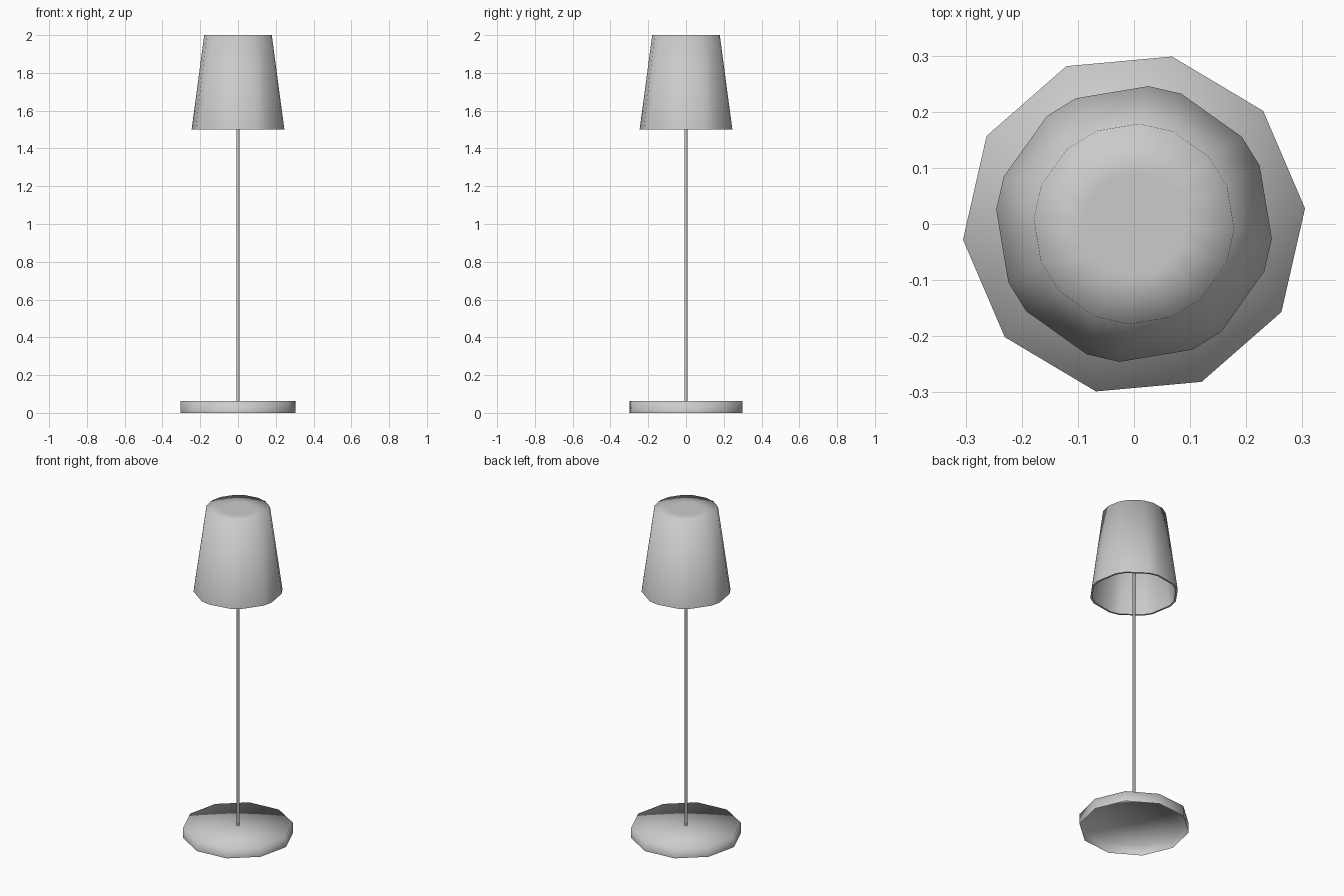
import bpy, bmesh
from math import sin, cos, radians

cube = bpy.data.objects.get("Cube")
if cube:
    bpy.data.objects.remove(cube)

grey = bpy.data.materials.new("soft_grey")
grey.use_nodes = True
tone = (0.6, 0.6, 0.6, 1)
grey.diffuse_color = tone
grey.node_tree.nodes["Principled BSDF"].inputs["Base Color"].default_value = tone


def ring(bm, radius, z, angles):
    return [bm.verts.new((radius * cos(radians(a)), radius * sin(radians(a)), z)) for a in angles]


def bridge(bm, low, high):
    n = len(low)
    for i in range(n):
        j = (i + 1) % n
        bm.faces.new((low[i], low[j], high[j], high[i]))


def finish(bm, name):
    for face in bm.faces:
        face.smooth = True
    mesh = bpy.data.meshes.new(name)
    bm.to_mesh(mesh)
    bm.free()
    mesh.materials.append(grey)
    obj = bpy.data.objects.new(name, mesh)
    bpy.context.collection.objects.link(obj)


def paired_angles(half):
    # Eight softened corners, each made of two close points
    return [32 + 45 * k + s * half for k in range(8) for s in (-1, 1)]


# Base: ten-sided shallow dish, open underneath, top fanned from its centre
bm = bmesh.new()
angles = [5.2 + 36 * k for k in range(10)]
foot = ring(bm, 0.306, 0, angles)
top = ring(bm, 0.306, 0.063, angles)
bridge(bm, foot, top)
hub = bm.verts.new((0, 0, 0.063))
for i in range(10):
    bm.faces.new((top[i], top[(i + 1) % 10], hub))
finish(bm, "base")

# Stem: thin rod up to the underside of the shade top
bm = bmesh.new()
angles = [45 * k for k in range(8)]
bridge(bm, ring(bm, 0.008, 0.063, angles), ring(bm, 0.008, 1.985, angles))
finish(bm, "stem")

# Shade: tapered thin-walled cover with a soft closed top and open bottom
bm = bmesh.new()
wide, narrow = paired_angles(7), paired_angles(10)
inner_cap = ring(bm, 0.09, 1.985, narrow)
inner_top = ring(bm, 0.169, 1.985, narrow)
inner_rim = ring(bm, 0.236, 1.5, wide)
outer_rim = ring(bm, 0.247, 1.5, wide)
outer_top = ring(bm, 0.179, 2, narrow)
outer_cap = ring(bm, 0.09, 2, narrow)
loops = [inner_cap, inner_top, inner_rim, outer_rim, outer_top, outer_cap]
for low, high in zip(loops, loops[1:]):
    bridge(bm, low, high)
bm.faces.new(outer_cap)
bm.faces.new(inner_cap[::-1])
for loop in (inner_rim, outer_rim):
    for i, v in enumerate(loop):
        bm.edges.get((v, loop[i - 1])).smooth = False
finish(bm, "shade")
